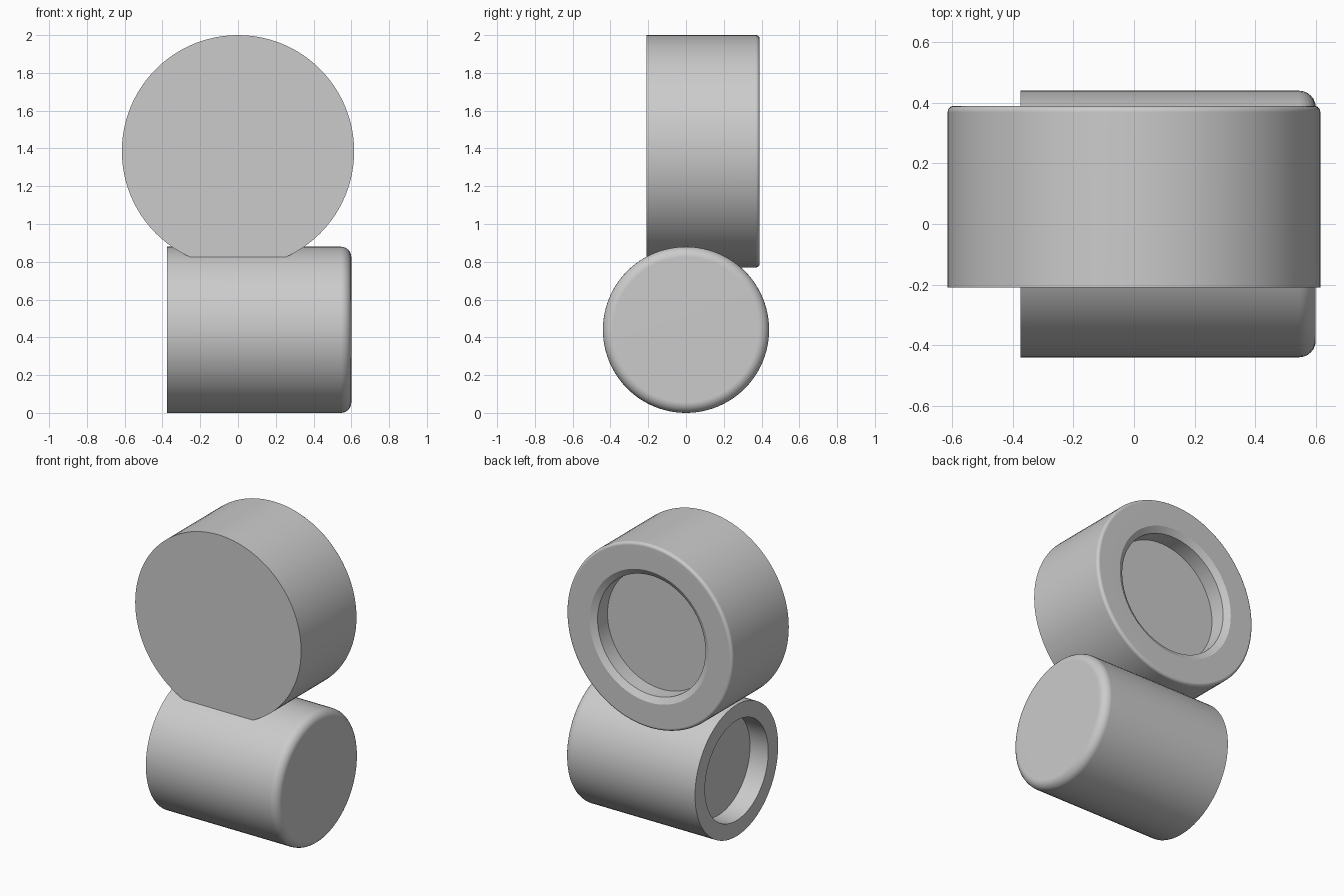
import bpy
import bmesh
from math import sin, cos, pi, radians

SEGMENTS = 96

default_cube = bpy.data.objects.get("Cube")
if default_cube:
    bpy.data.objects.remove(default_cube, do_unlink=True)

# Single matte grey
grey = bpy.data.materials.new("plain grey")
grey.use_nodes = True
colour = (0.6, 0.6, 0.6, 1)
grey.diffuse_color = colour
grey.node_tree.nodes["Principled BSDF"].inputs["Base Color"].default_value = colour


def rounded_corner(radius, height, fillet, steps=6):
    """Profile points rounding the outer top corner, from wall to cap."""
    return [(radius - fillet + fillet * cos(i / steps * pi / 2),
             height - fillet + fillet * sin(i / steps * pi / 2))
            for i in range(steps + 1)]


def revolve(name, profile, location, rotation):
    """Spin a (radius, height) profile into a closed solid."""
    bm = bmesh.new()
    verts = [bm.verts.new((r, 0, h)) for r, h in profile]
    edges = [bm.edges.new(pair) for pair in zip(verts, verts[1:])]
    bmesh.ops.spin(bm, geom=verts + edges, cent=(0, 0, 0), axis=(0, 0, 1),
                   angle=2 * pi, steps=SEGMENTS, use_duplicate=False)
    bmesh.ops.remove_doubles(bm, verts=bm.verts, dist=0.0001)
    bmesh.ops.recalc_face_normals(bm, faces=bm.faces)
    mesh = bpy.data.meshes.new(name)
    bm.to_mesh(mesh)
    bm.free()
    mesh.materials.append(grey)

    obj = bpy.data.objects.new(name, mesh)
    obj.location = location
    obj.rotation_euler = rotation
    bpy.context.collection.objects.link(obj)
    bpy.ops.object.select_all(action='DESELECT')
    obj.select_set(True)
    bpy.context.view_layer.objects.active = obj
    bpy.ops.object.shade_smooth_by_angle(angle=radians(30))
    # Keep the caps flat beside their fillets
    weighted = obj.modifiers.new("flat caps", 'WEIGHTED_NORMAL')
    weighted.keep_sharp = True
    return obj


# Upper drum: flat front, filleted back with a chamfered round pocket
revolve("upper_drum",
        [(0, -0.21), (0.615, -0.21)]
        + rounded_corner(0.615, 0.39, 0.02)
        + [(0.44, 0.39), (0.40, 0.365), (0.40, 0.26), (0, 0.26)],
        (0, 0, 1.385), (-pi / 2, 0, 0))

# Lower drum: round pocket on the right end, filleted closed left end
revolve("lower_drum",
        [(0, -0.24), (0.335, -0.24), (0.335, -0.375), (0.44, -0.375)]
        + rounded_corner(0.44, 0.6, 0.055)
        + [(0, 0.6)],
        (0, 0, 0.44), (0, pi / 2, 0))
